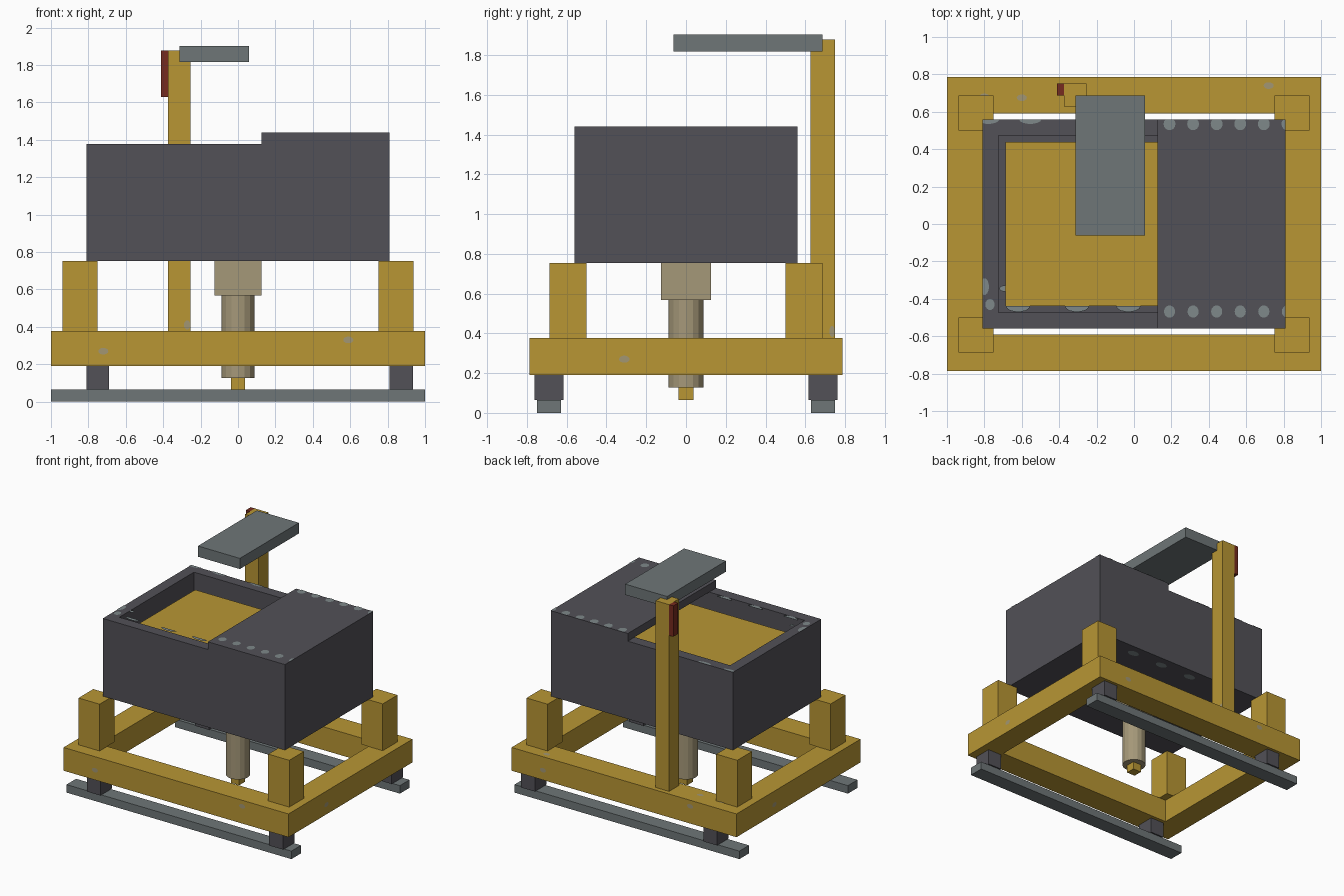
import bpy
import bmesh
import math
from mathutils import Vector

cube = bpy.data.objects.get("Cube")
if cube:
    bpy.data.objects.remove(cube)


def material(name, rgb):
    m = bpy.data.materials.new(name)
    m.use_nodes = True
    m.diffuse_color = (*rgb, 1)
    m.node_tree.nodes["Principled BSDF"].inputs["Base Color"].default_value = (*rgb, 1)
    return m


YELLOW = material("yellow paint", (0.48, 0.305, 0.034))
DARK = material("dark grey", (0.084, 0.082, 0.095))
STEEL = material("steel grey", (0.156, 0.181, 0.186))
BEIGE = material("beige metal", (0.376, 0.315, 0.19))
RED = material("dark red", (0.18, 0.024, 0.013))
RIVET = material("rivet grey", (0.21, 0.25, 0.255))
CHIP = material("worn paint", (0.36, 0.305, 0.17))


def finish(name, bm, mat):
    mesh = bpy.data.meshes.new(name)
    bm.to_mesh(mesh)
    bm.free()
    mesh.materials.append(mat)
    obj = bpy.data.objects.new(name, mesh)
    bpy.context.scene.collection.objects.link(obj)
    return obj


def box_mesh(xs, ys, zs):
    bm = bmesh.new()
    bmesh.ops.create_cube(bm, size=1)
    for v in bm.verts:
        for i, (lo, hi) in enumerate((xs, ys, zs)):
            v.co[i] = hi if v.co[i] > 0 else lo
    return bm


def box(name, xs, ys, zs, mat):
    return finish(name, box_mesh(xs, ys, zs), mat)


def mirror(span, side):
    return sorted((span[0] * side, span[1] * side))


# Flat oval patch on a face; points are clamped to the limits of that face
def patch(name, centre, u, v, ru, rv, mat, limits=None):
    u, v = Vector(u), Vector(v)
    bm = bmesh.new()
    ring = []
    for i in range(14):
        a = math.tau * i / 14
        p = Vector(centre) + u * ru * math.cos(a) + v * rv * math.sin(a)
        p += u.cross(v) * 0.003
        for axis, lo, hi in limits or ():
            p[axis] = min(max(p[axis], lo), hi)
        ring.append(bm.verts.new(p))
    bm.faces.new(ring)
    finish(name, bm, mat)


X, Y, Z = (1, 0, 0), (0, 1, 0), (0, 0, 1)

# Rails, feet, base frame and legs
for side, end in ((-1, "front"), (1, "back")):
    box(end + "_rail", (-1, 1), mirror((0.628, 0.75), side), (0, 0.064), STEEL)
    box(end + "_beam", (-1, 1), mirror((0.59, 0.787), side), (0.19, 0.377), YELLOW)
    for xs, hand in (((-0.81, -0.69), "right"), ((0.81, 0.935), "left")):
        box(f"{end}_{hand}_foot", xs, mirror((0.617, 0.763), side), (0.064, 0.19), DARK)
    for sx, hand in ((-1, "right"), (1, "left")):
        box(f"{end}_{hand}_leg", mirror((0.75, 0.937), sx),
            mirror((0.5, 0.687), side), (0.377, 0.753), YELLOW)
for sx, hand in ((-1, "right"), (1, "left")):
    box(hand + "_beam", mirror((0.81, 1), sx), (-0.59, 0.59), (0.19, 0.377), YELLOW)

# Open tub with a sunken cavity, its filling and the raised half lid
bm = box_mesh((-0.81, 0.81), (-0.56, 0.56), (0.753, 1.378))
bm.normal_update()
top = max(bm.faces, key=lambda f: f.calc_center_median().z)
bmesh.ops.inset_region(bm, faces=[top], thickness=0.122)
low = bmesh.ops.extrude_discrete_faces(bm, faces=[top])["faces"]
for v in low[0].verts:
    v.co.z = 0.88
finish("tub", bm, DARK)
box("tub_filling", (-0.688, 0.688), (-0.438, 0.438), (0.88, 1.26), YELLOW)
box("half_lid", (0.125, 0.81), (-0.56, 0.56), (1.378, 1.44), DARK)

# Motor housing, shaft and tip under the tub
box("motor_housing", (-0.125, 0.125), (-0.125, 0.125), (0.567, 0.753), BEIGE)
bm = bmesh.new()
bmesh.ops.create_cone(bm, cap_ends=True, segments=16, radius1=0.089, radius2=0.089, depth=0.44)
bmesh.ops.translate(bm, verts=bm.verts, vec=(0, 0, 0.347))
finish("shaft", bm, BEIGE)
box("shaft_tip", (-0.037, 0.037), (-0.037, 0.037), (0.064, 0.127), YELLOW)

# Post with red switch and overhead panel
box("post", (-0.375, -0.255), (0.627, 0.75), (0.377, 1.878), YELLOW)
box("switch", (-0.412, -0.375), (0.688, 0.75), (1.63, 1.878), RED)
box("overhead_panel", (-0.313, 0.06), (-0.062, 0.687), (1.817, 1.903), STEEL)

# Rivets along both long edges of the lid
lid_edge = ((0, 0.13, 0.81), (1, -0.56, 0.56))
for i in range(6):
    x = 0.19 + 0.126 * i
    patch("lid_back_rivet", (x, 0.535, 1.44), X, Y, 0.032, 0.034, RIVET, lid_edge)
    patch("lid_front_rivet", (x, -0.468, 1.44), X, Y, 0.03, 0.033, RIVET, lid_edge)

# Rivets on the rim of the tub and on its underside
rim_z = 1.378
for x in (-0.78, -0.555, -0.22):
    patch("rim_back_rivet", (x, 0.56, rim_z), X, Y, 0.06, 0.025, RIVET,
          ((0, -0.81, 0.12), (1, 0, 0.56)))
for x in (-0.62, -0.305, -0.03):
    patch("rim_front_rivet", (x, -0.44, rim_z), X, Y, 0.065, 0.03, RIVET, ((1, -0.56, -0.438),))
for x, y, r in ((-0.8, -0.335, 0.045), (-0.77, -0.43, 0.03), (-0.695, -0.345, 0.016)):
    patch("rim_side_rivet", (x, y, rim_z), X, Y, 0.025, r, RIVET, ((0, -0.81, -0.688),))
for i in range(4):
    patch("underside_rivet", (0.41 - 0.28 * i, 0.48, 0.753), Y, X, 0.03, 0.05, RIVET)

# Chipped paint on the frame and post
for x, z in ((-0.72, 0.27), (0.59, 0.33)):
    patch("front_chip", (x, -0.787, z), X, Z, 0.027, 0.018, CHIP)
    patch("back_chip", (-x, 0.787, z), Z, X, 0.018, 0.027, CHIP)
for side in (-1, 1):
    patch("side_chip", (side, side * -0.31, 0.27), [0, side, 0], Z, 0.027, 0.018, CHIP)
for x, y in ((-0.6, 0.675), (0.72, 0.74), (-0.8, 0.68)):
    patch("top_chip", (x, y, 0.377), X, Y, 0.027, 0.018, CHIP)
patch("post_front_chip", (-0.272, 0.627, 0.41), X, Z, 0.017, 0.025, CHIP)
patch("post_side_chip", (-0.255, 0.735, 0.41), Y, Z, 0.014, 0.028, CHIP)
